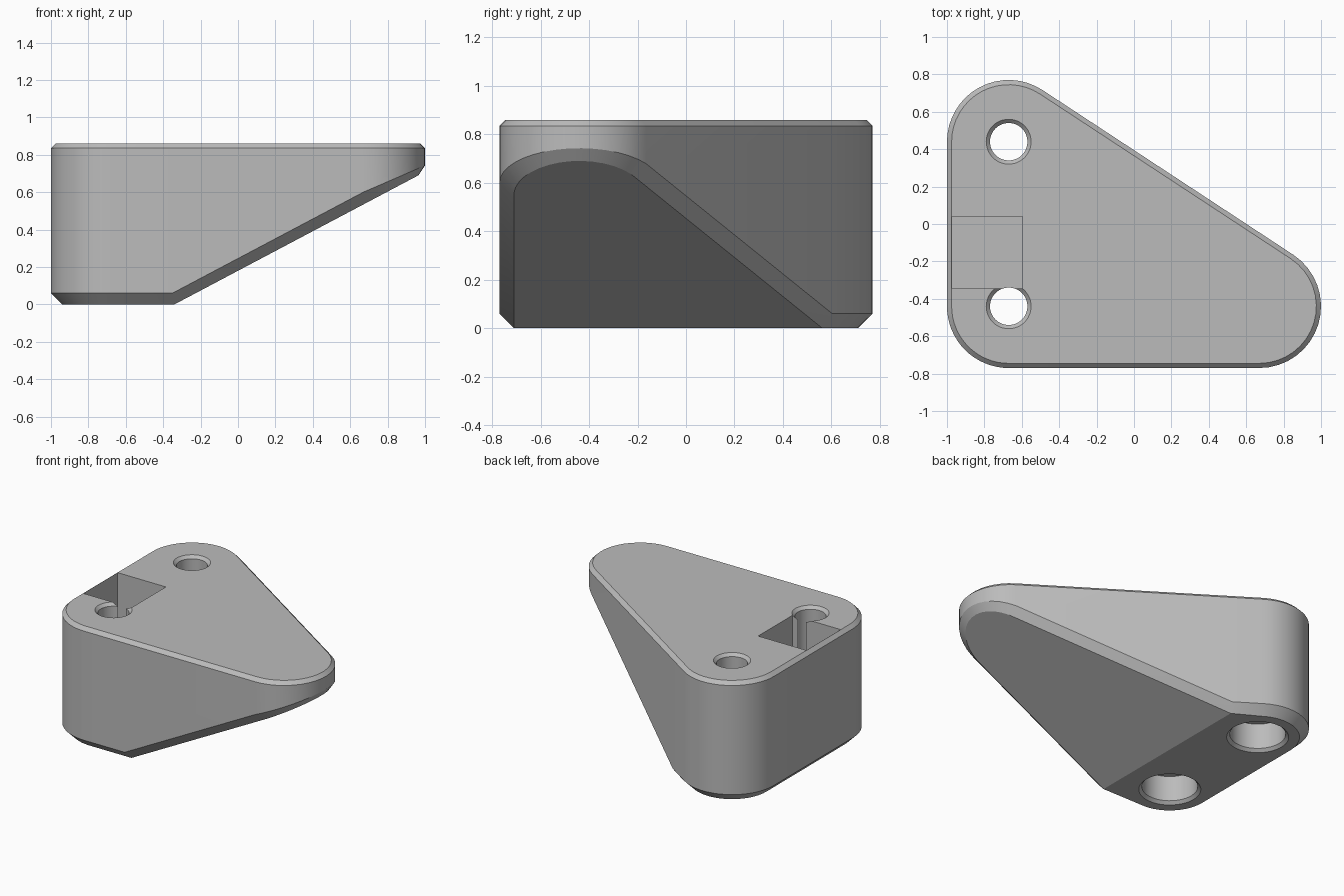
import bpy, bmesh, math
from mathutils import Vector

if "Cube" in bpy.data.objects:
    bpy.data.objects.remove(bpy.data.objects["Cube"])

HEIGHT, RADIUS = 0.86, 0.33
CX, CY = 0.67, 0.44              # corner arc centres
TOP_BEVEL, LOW_BEVEL = 0.025, 0.06
SLOPE, RAMP_X = 0.529, -0.34     # underside ramp
STEPS = 16

grey = bpy.data.materials.new("plain_grey")
grey.use_nodes = True
colour = (0.5, 0.5, 0.5, 1)
grey.diffuse_color = colour
grey.node_tree.nodes["Principled BSDF"].inputs["Base Color"].default_value = colour


def make_object(name, bm):
    bmesh.ops.recalc_face_normals(bm, faces=bm.faces)
    mesh = bpy.data.meshes.new(name)
    bm.to_mesh(mesh)
    bm.free()
    mesh.materials.append(grey)
    obj = bpy.data.objects.new(name, mesh)
    bpy.context.collection.objects.link(obj)
    return obj


def bridge(bm, rings):
    for low, high in zip(rings, rings[1:]):
        for i in range(len(low)):
            j = (i + 1) % len(low)
            bm.faces.new((low[i], low[j], high[j], high[i]))


def arc(cx, cy, start, end):
    normals = [Vector((math.cos(a), math.sin(a))) for a in
               (start + (end - start) * i / STEPS for i in range(STEPS + 1))]
    return [(Vector((cx, cy)) + RADIUS * n, n) for n in normals]


# Columns around the outline: (outer point, inner point, outer z, inner z, normal)
def flat_column(p, n):
    return p, p - LOW_BEVEL * n, LOW_BEVEL, 0, n


def ramp_column(p, n):
    inner = p - (LOW_BEVEL - 0.025 * n.x) * n
    rise = 0.066 - 0.032 * n.x
    return p, inner, SLOPE * (p.x - RAMP_X) + rise, SLOPE * (inner.x - RAMP_X), n


def kink_column(p, n):
    # column where the flat base turns into the ramp
    along = Vector((-n.y, n.x))
    rise = 0.066 - 0.032 * n.x
    x_out = RAMP_X + (LOW_BEVEL - rise) / SLOPE
    outer = p + along * ((x_out - p.x) / along.x)
    inner = p - (LOW_BEVEL - 0.025 * n.x) * n
    inner = inner + along * ((RAMP_X - inner.x) / along.x)
    return outer, inner, LOW_BEVEL, 0, n


tilt = math.atan2(CX, CY)        # normal direction of the long sloping side
back = arc(-CX, CY, tilt, math.pi)
front = arc(-CX, -CY, math.pi, 1.5 * math.pi)
tip = arc(CX, -CY, -0.5 * math.pi, tilt)
base = [kink_column(*back[0])] + [flat_column(*c) for c in back + front]
base.append(kink_column(*front[-1]))
columns = base + [ramp_column(*c) for c in tip]

# Body: rounded triangular block with ramped underside and bevelled rims
bm = bmesh.new()
rings = [[], [], [], []]
for outer, inner, z_out, z_in, n in columns:
    top = outer - TOP_BEVEL * n
    for ring, p, z in zip(rings, (inner, outer, outer, top),
                          (z_in, z_out, HEIGHT - TOP_BEVEL, HEIGHT)):
        ring.append(bm.verts.new((p.x, p.y, z)))
bridge(bm, rings)
split = len(base)
bm.faces.new(rings[0][:split])
bm.faces.new(rings[0][split - 1:] + rings[0][:1])
bm.faces.new(rings[3])
body = make_object("wedge_body", bm)


# Stepped hole cutter, wide below and narrow above
def hole_cutter(name, x, y):
    profile = [(0.22, -0.02), (0.18, 0.02), (0.18, 0.2), (0.1, 0.2),
               (0.1, HEIGHT - 0.02), (0.14, HEIGHT + 0.02)]
    bm = bmesh.new()
    rings = []
    for r, z in profile:
        rings.append([bm.verts.new((x + r * math.cos(a), y + r * math.sin(a), z))
                      for a in (math.tau * i / 48 for i in range(48))])
    bridge(bm, rings)
    bm.faces.new(rings[0])
    bm.faces.new(rings[-1])
    return make_object(name, bm)


# Square pocket cutter, open at the top
def pocket_cutter():
    low, high = Vector((-0.974, -0.345, 0.4)), Vector((-0.595, 0.04, 1))
    bm = bmesh.new()
    bmesh.ops.create_cube(bm, size=1)
    bmesh.ops.scale(bm, vec=high - low, verts=bm.verts)
    bmesh.ops.translate(bm, vec=(low + high) / 2, verts=bm.verts)
    return make_object("pocket_cutter", bm)


bpy.ops.object.select_all(action="DESELECT")
bpy.context.view_layer.objects.active = body
body.select_set(True)
for cutter in (hole_cutter("back_hole_cutter", -CX, CY),
               hole_cutter("front_hole_cutter", -CX, -CY), pocket_cutter()):
    cutter.hide_render = True
    mod = body.modifiers.new(cutter.name, "BOOLEAN")
    mod.operation, mod.solver, mod.object = "DIFFERENCE", "EXACT", cutter
    bpy.ops.object.modifier_apply(modifier=mod.name)
    bpy.data.objects.remove(cutter)

bpy.ops.object.shade_smooth_by_angle(angle=math.radians(20))
